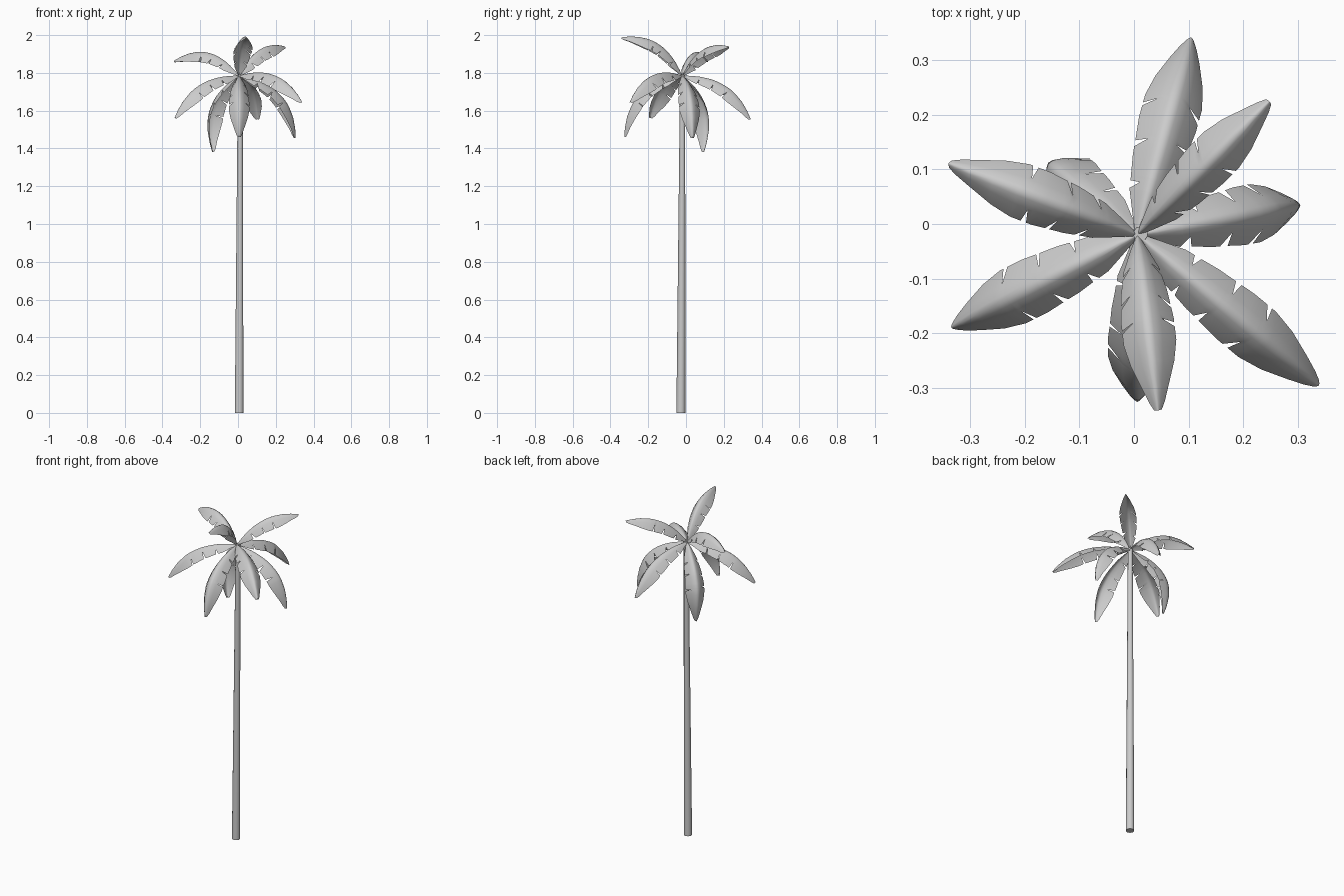
import bpy, bmesh, math, random
from mathutils import Vector

if "Cube" in bpy.data.objects:
    bpy.data.objects.remove(bpy.data.objects["Cube"])

random.seed(4)
CROWN = Vector((0.006, -0.02, 1.785))
UP = Vector((0, 0, 1))


def add_object(name, bm, smooth=40):
    mesh = bpy.data.meshes.new(name)
    bm.to_mesh(mesh)
    bm.free()
    ob = bpy.data.objects.new(name, mesh)
    bpy.context.collection.objects.link(ob)
    bpy.ops.object.select_all(action='DESELECT')
    ob.select_set(True)
    bpy.context.view_layer.objects.active = ob
    bpy.ops.object.shade_smooth_by_angle(angle=math.radians(smooth))
    return ob


# half width of a leaf along its length
WIDTH = [(0, .004), (.06, .018), (.15, .036), (.3, .047), (.5, .054),
         (.65, .054), (.78, .045), (.9, .028), (.97, .016), (1, .008)]


def half_width(t):
    for (t0, w0), (t1, w1) in zip(WIDTH, WIDTH[1:]):
        if t <= t1:
            return w0 + (w1 - w0) * (t - t0) / (t1 - t0)
    return WIDTH[-1][1]


def frond(name, tip, bow, scale):
    # arched rib as a quadratic curve bulging away from the chord
    tip = Vector(tip)
    chord = tip - CROWN
    out = Vector((chord.x, chord.y, 0)).normalized()
    side = UP.cross(out)
    normal = chord.cross(side).normalized()
    ctrl = CROWN + chord * .55 + normal * bow * 2
    # torn slits, placed separately on each side
    notches = {sg: [c + random.uniform(-.03, .03) for c in (.2, .39, .58)]
               for sg in (-1, 1)}
    stations = {t: None for t, _ in WIDTH}
    for sg in notches:
        for n in notches[sg]:
            stations[n - .03] = None
            stations[n] = sg
            stations[n + .02] = None
    bm = bmesh.new()
    cols = [-1, -.5, -.2, 0, .2, .5, 1]
    rows = []
    for t in sorted(stations):
        p = CROWN * (1 - t)**2 + ctrl * 2 * t * (1 - t) + tip * t * t
        tan = ((ctrl - CROWN) * (1 - t) + (tip - ctrl) * t).normalized()
        nrm = tan.cross(side)
        hw = half_width(t)
        row = []
        for s in cols:
            if abs(s) == 1 and stations[t] == s:
                s *= .55
            drop = hw * abs(s)**1.6
            row.append(bm.verts.new(p + side * hw * s * scale - nrm * drop))
        rows.append(row)
    for a, b in zip(rows, rows[1:]):
        for i in range(len(cols) - 1):
            bm.faces.new((a[i], b[i], b[i + 1], a[i + 1]))
    bmesh.ops.recalc_face_normals(bm, faces=bm.faces[:])
    if sum(f.normal.dot(normal) for f in bm.faces) < 0:
        bmesh.ops.reverse_faces(bm, faces=bm.faces[:])
    add_object(name, bm, 85)


# tapering, slightly leaning trunk
bm = bmesh.new()
bmesh.ops.create_cone(bm, cap_ends=True, segments=10, radius1=.024,
                      radius2=.0135, depth=1.79)
for v in bm.verts:
    k = v.co.z / 1.79 + .5
    v.co += Vector((.006 + .006 * k, -.027 + .009 * k, .895))
add_object("trunk", bm)

# leaves of the crown: tip position, arch height, width factor
FRONDS = [((.105, .342, 1.555), .078, 1), ((.248, .225, 1.94), .062, .85),
          ((.305, .035, 1.455), .095, 1), ((.339, -.296, 1.645), .077, 1),
          ((-.135, .094, 1.38), .105, 1), ((-.34, .111, 1.863), .083, .95),
          ((-.335, -.19, 1.562), .075, 1), ((.044, -.342, 1.988), .075, .9),
          ((.006, -.326, 1.46), .095, 1)]
for i, (tip, bow, scale) in enumerate(FRONDS):
    frond(f"frond_{i + 1}", tip, bow, scale)
